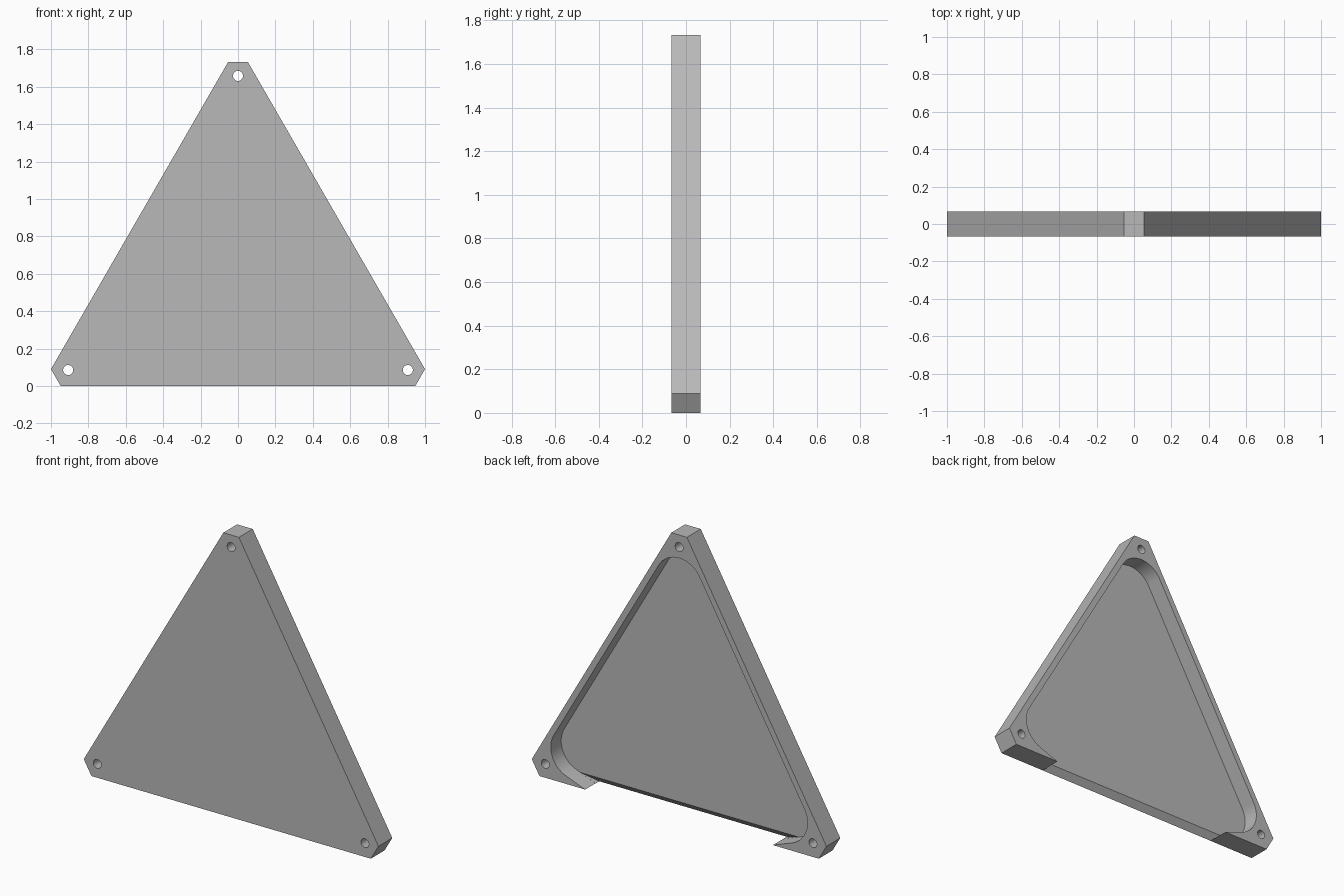
import bpy, bmesh, math
from mathutils import Vector

HALF = 0.067            # half the body depth
FLOOR = -0.034          # y of the pocket floor
LIP = 0.0385            # height of the bevelled lower lip
TIP = 0.637             # where the pocket wall runs out of the bottom edge
RUN = 2.67              # sideways run of that wall per unit of height

cube = bpy.data.objects.get("Cube")
if cube:
    bpy.data.objects.remove(cube, do_unlink=True)

grey = bpy.data.materials.new("mid_grey")
grey.use_nodes = True
colour = (0.48, 0.48, 0.48, 1)
grey.diffuse_color = colour
grey.node_tree.nodes["Principled BSDF"].inputs["Base Color"].default_value = colour


def add_object(name, bm):
    bmesh.ops.recalc_face_normals(bm, faces=bm.faces)
    mesh = bpy.data.meshes.new(name)
    bm.to_mesh(mesh)
    bm.free()
    mesh.materials.append(grey)
    obj = bpy.data.objects.new(name, mesh)
    bpy.context.collection.objects.link(obj)
    return obj


def prism(name, outline, y0, y1):
    """Extrude an x-z outline from y0 to y1."""
    bm = bmesh.new()
    face = bm.faces.new([bm.verts.new((x, y0, z)) for x, z in outline])
    ext = bmesh.ops.extrude_face_region(bm, geom=[face])
    moved = [v for v in ext["geom"] if isinstance(v, bmesh.types.BMVert)]
    bmesh.ops.translate(bm, verts=moved, vec=(0, y1 - y0, 0))
    return add_object(name, bm)


def arc(cx, cz, r, start, end, steps):
    angles = [math.radians(start + (end - start) * i / steps) for i in range(steps + 1)]
    return [(cx + r * math.cos(a), cz + r * math.sin(a)) for a in angles]


def mirrored(half):
    return half + [(-x, z) for x, z in reversed(half) if abs(x) > 1e-5]


def cut(body, cutter):
    mod = body.modifiers.new("cut", "BOOLEAN")
    mod.operation = "DIFFERENCE"
    mod.solver = "EXACT"
    mod.object = cutter
    bpy.context.view_layer.objects.active = body
    bpy.ops.object.modifier_apply(modifier=mod.name)
    bpy.data.objects.remove(cutter, do_unlink=True)


# Triangular body with clipped corners
body = prism("triangular_cover", mirrored([(0.948, 0), (1, 0.09), (0.053, 1.732)]), -HALF, HALF)

# Rounded pocket in the back, open along the bottom
pocket = [(TIP - RUN * LIP, -LIP)]
pocket += arc(0.711, 0.1985, 0.16, -69, 30, 20)
pocket += arc(0, 1.43, 0.16, 30, 90, 12)
cut(body, prism("pocket_cutter", mirrored(pocket), FLOOR, 0.2))

# Sloping lower lip between the two bottom corners
bm = bmesh.new()
for side in (-1, 1):
    for z, y in ((LIP, FLOOR), (-LIP, 2 * -HALF - FLOOR)):
        for depth in (y, 0):
            bm.verts.new(Vector((side * (TIP + RUN * z - 0.001), depth, z)))
bmesh.ops.convex_hull(bm, input=bm.verts)
cut(body, add_object("lip_cutter", bm))

# Screw holes through the three corners
for x, z in ((-0.908, 0.085), (0.908, 0.085), (0, 1.658)):
    cut(body, prism("hole_cutter", arc(x, z, 0.027, 0, 345, 23), -0.2, 0.2))

# Smooth the fillets and holes, keep edges sharp
bpy.ops.object.select_all(action="DESELECT")
body.select_set(True)
bpy.context.view_layer.objects.active = body
bpy.ops.object.shade_smooth_by_angle(angle=math.radians(30))
